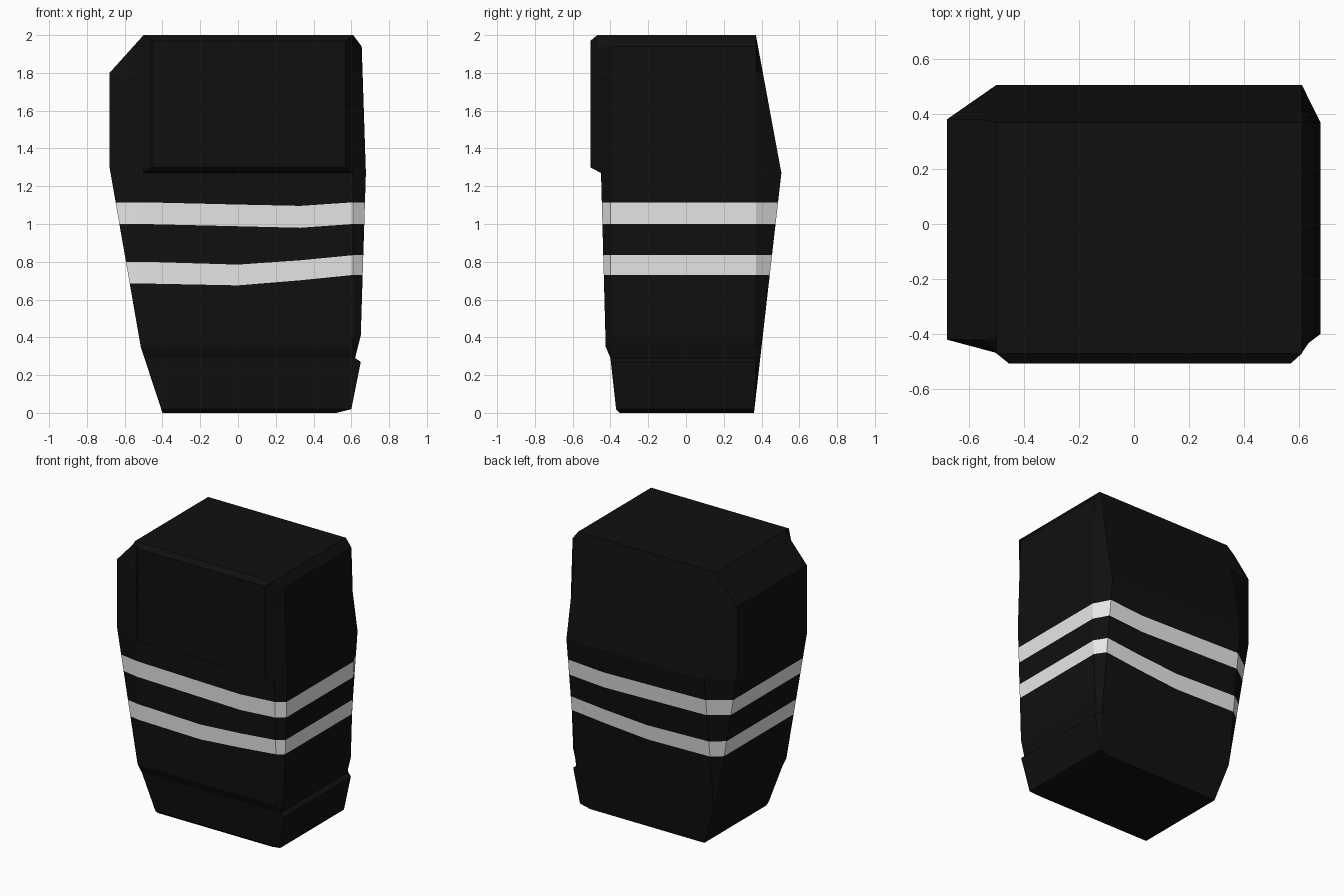
import bpy, bmesh

if "Cube" in bpy.data.objects:
    bpy.data.objects.remove(bpy.data.objects["Cube"])


def material(name, c):
    m = bpy.data.materials.new(name)
    m.diffuse_color = (c, c, c, 1)
    m.use_nodes = True
    m.node_tree.nodes["Principled BSDF"].inputs["Base Color"].default_value = m.diffuse_color
    return m


black = material("black", 0.005)
white = material("white", 0.8)


def add_object(name, bm, mats):
    bmesh.ops.remove_doubles(bm, verts=bm.verts, dist=0.0005)
    bmesh.ops.recalc_face_normals(bm, faces=bm.faces)
    me = bpy.data.meshes.new(name)
    bm.to_mesh(me)
    bm.free()
    for m in mats:
        me.materials.append(m)
    ob = bpy.data.objects.new(name, me)
    bpy.context.collection.objects.link(ob)
    return ob


# Side outlines as (height, offset)
LEFT = [(0, -.40), (.35, -.515), (1.3, -.68), (1.8, -.68), (2, -.5)]
RIGHT = [(0, .52), (.02, .60), (.27, .65), (.29, .62), (.41, .65),
         (1.27, .677), (1.94, .655), (2, .61)]
FRONT = [(0, -.35), (.02, -.37), (.29, -.40), (.35, -.425), (1.27, -.45), (2, -.47)]
BACK = [(0, .36), (1.27, .505), (2, .37)]


def at(outline, z):
    for (z0, a), (z1, b) in zip(outline, outline[1:]):
        if z <= z1:
            return a + (b - a) * (z - z0) / (z1 - z0)
    return outline[-1][1]


# Rings: heights at the left corner, two bends and the right corner
def flat(z):
    return (z, z, z, z)


rings = [flat(z) for z in (0, .02, .27, .29, .35, .41)]
stripe_starts = (len(rings), len(rings) + 2)
rings += [(.685, .675, .702, .73), (.80, .785, .808, .835),
          (1.0, .988, .98, 1.0), (1.115, 1.103, 1.096, 1.115)]
rings += [flat(z) for z in (1.27, 1.3, 1.8, 1.94, 2)]


def ring_points(zs):
    zl, za, zb, zr = zs
    xl, xr = at(LEFT, zl), at(RIGHT, zr)
    cols = [(max(-.5, xl), zl), (0, za), (.33, zb), (min(.61, xr), zr)]
    front = [(x, at(FRONT, z), z) for x, z in cols]
    back = [(x, at(BACK, z), z) for x, z in reversed(cols)]
    right = [(xr, max(-.40, at(FRONT, zr)), zr), (xr, min(.37, at(BACK, zr)), zr)]
    left = [(xl, min(.38, at(BACK, zl)), zl), (xl, max(-.42, at(FRONT, zl)), zl)]
    return front + right + back + left


# Body lofted through the rings, with the two stripe bands in white
bm = bmesh.new()
loops = [[bm.verts.new(p) for p in ring_points(r)] for r in rings]
for i, (a, b) in enumerate(zip(loops, loops[1:])):
    n = len(a)
    for j in range(n):
        k = (j + 1) % n
        f = bm.faces.new((a[j], a[k], b[k], b[j]))
        f.material_index = int(i in stripe_starts)
bm.faces.new(loops[0][::-1])
bm.faces.new(loops[-1])
add_object("striped_body", bm, [black, white])

# Raised bevelled panel on the upper front
bm = bmesh.new()
outer = [bm.verts.new(p) for p in
         ((-.5, -.45, 1.27), (.61, -.45, 1.27), (.61, -.47, 2), (-.5, -.47, 2))]
inner = [bm.verts.new((x, -.506, z)) for x, z in
         ((-.455, 1.3), (.57, 1.3), (.57, 1.97), (-.455, 1.97))]
for j in range(4):
    k = (j + 1) % 4
    bm.faces.new((outer[j], outer[k], inner[k], inner[j]))
bm.faces.new(inner)
add_object("front_panel", bm, [black])
